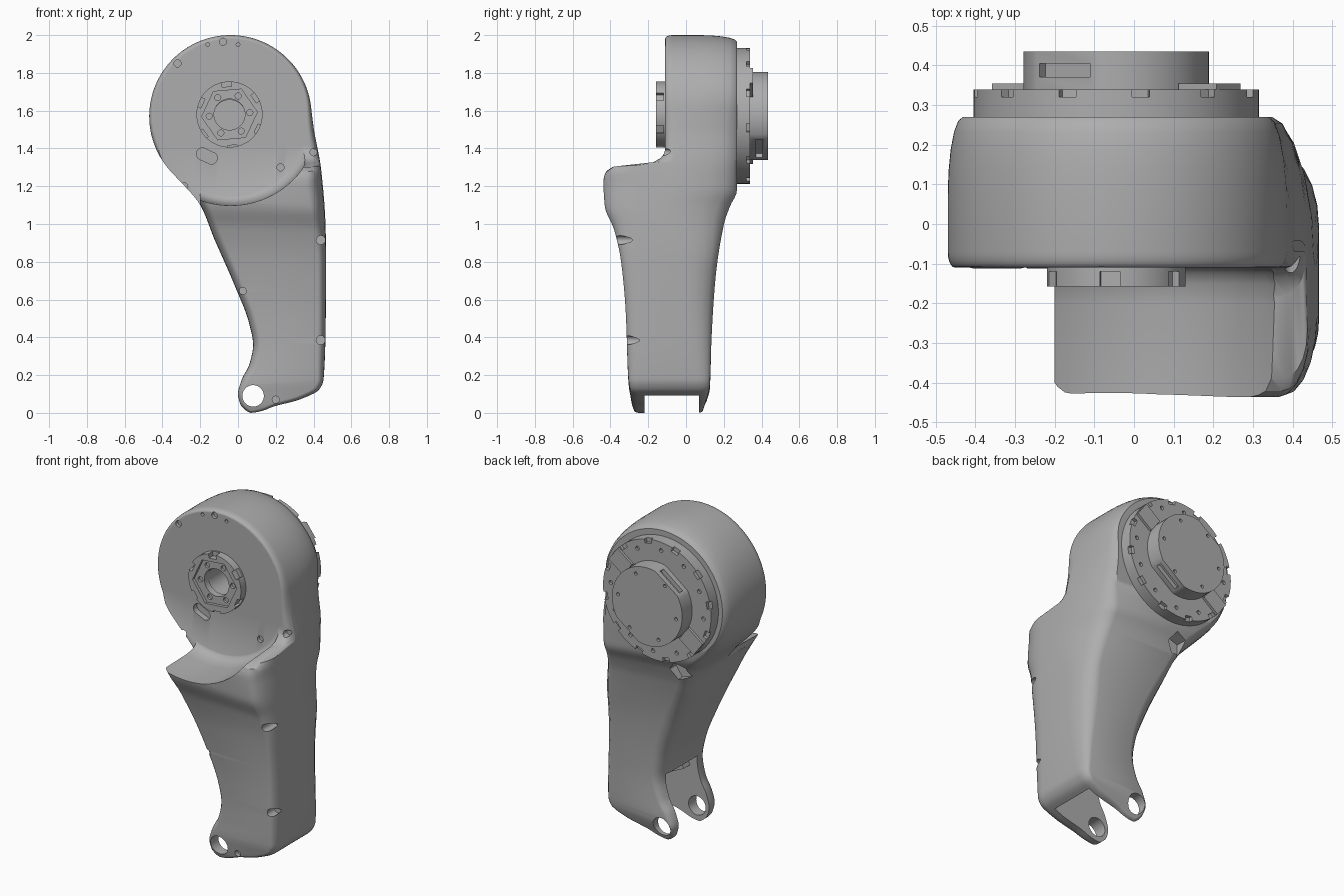
import bpy, bmesh
from math import pi, cos, sin, sqrt, radians
from mathutils import Matrix, Vector

cube = bpy.data.objects.get("Cube")
if cube:
    bpy.data.objects.remove(cube)

grey = bpy.data.materials.new("satin_grey")
grey.use_nodes = True
grey.diffuse_color = (0.42, 0.42, 0.42, 1)
grey.node_tree.nodes["Principled BSDF"].inputs["Base Color"].default_value = (0.42, 0.42, 0.42, 1)

HX, HZ, HR = -0.04, 1.57, 0.43    # head circle
AX, AZ = -0.045, 1.572            # drive axis


def curve(*pts):
    """Smooth monotone interpolation through (z, value) points."""
    d = [(b[1] - a[1]) / (b[0] - a[0]) for a, b in zip(pts, pts[1:])]
    m = [d[0]] + [0 if p * q <= 0 else 2 * p * q / (p + q) for p, q in zip(d, d[1:])] + [d[-1]]

    def f(z):
        z = min(max(z, pts[0][0]), pts[-1][0])
        k = next(i for i in range(len(d)) if z <= pts[i + 1][0])
        (a, u), (b, v) = pts[k], pts[k + 1]
        h = b - a
        t = (z - a) / h
        s = t * t * (3 - 2 * t)
        return u + (v - u) * s + h * (m[k] * t * (1 - t) ** 2 - m[k + 1] * t * t * (1 - t))
    return f


def finish(name, bm):
    bmesh.ops.recalc_face_normals(bm, faces=bm.faces)
    me = bpy.data.meshes.new(name)
    bm.to_mesh(me)
    bm.free()
    ob = bpy.data.objects.new(name, me)
    bpy.context.collection.objects.link(ob)
    me.materials.append(grey)
    return ob


def loft(name, rings):
    """Skin closed rings; close both ends with a ladder of quads."""
    bm = bmesh.new()
    vs = [[bm.verts.new(p) for p in r] for r in rings]
    n = len(vs[0])
    for a, b in zip(vs, vs[1:]):
        for i in range(n):
            bm.faces.new((a[i], a[(i + 1) % n], b[(i + 1) % n], b[i]))
    for r in (vs[0], vs[-1]):
        for i in range(n // 2):
            quad = list(dict.fromkeys((r[i], r[i + 1], r[(-i - 1) % n], r[-i % n])))
            bm.faces.new(quad)
    return finish(name, bm)


def add_cyl(bm, x, z, r, y0, y1, n=48, spin=0.0):
    mat = (Matrix.Translation((x, (y0 + y1) / 2, z)) @ Matrix.Rotation(spin, 4, 'Y')
           @ Matrix.Rotation(pi / 2, 4, 'X'))
    bmesh.ops.create_cone(bm, cap_ends=True, segments=n, radius1=r, radius2=r,
                          depth=y1 - y0, matrix=mat)


def add_box(bm, angle, dist, y, size, centre=(AX, AZ)):
    """Box set at an angle and distance from a y-axis: size = (radial, y, tangential)."""
    mat = (Matrix.Translation((centre[0], y, centre[1])) @ Matrix.Rotation(-radians(angle), 4, 'Y')
           @ Matrix.Translation((dist, 0, 0)) @ Matrix.Diagonal((*size, 1)))
    bmesh.ops.create_cube(bm, size=1, matrix=mat)


def cyl(name, *args, **kw):
    bm = bmesh.new()
    add_cyl(bm, *args, **kw)
    return finish(name, bm)


def around(r, angles):
    return [(AX + r * cos(radians(a)), AZ + r * sin(radians(a))) for a in angles]


def cut(target, cutter):
    """Subtract the cutter (object or bmesh) and discard it."""
    if isinstance(cutter, bmesh.types.BMesh):
        cutter = finish("cutter", cutter)
    mod = target.modifiers.new("cut", 'BOOLEAN')
    mod.operation, mod.solver, mod.object = 'DIFFERENCE', 'EXACT', cutter
    bpy.context.view_layer.objects.active = target
    bpy.ops.object.modifier_apply(modifier=mod.name)
    bpy.data.objects.remove(cutter)


# Housing outline and depth, all as functions of height
def circle(z):
    return sqrt(max(0, HR ** 2 - (z - HZ) ** 2))


left_low = curve((0, .068), (.004, .056), (.013, .042), (.045, .013), (.1, 0), (.177, .02), (.257, .06),
                 (.36, .08), (.47, .06), (.68, -.02), (.92, -.125), (1.1, -.2), (1.26, -.338))
right_low = curve((0, .068), (.004, .1), (.013, .135), (.034, .19), (.07, .325), (.124, .43), (.177, .453),
                  (.4, .463), (.8, .467), (1, .463), (1.29, .44), (1.5, .402), (1.6, .389))
front_y = curve((0, -.275), (.03, -.285), (.18, -.305), (.55, -.32), (.81, -.345), (.97, -.38), (1.1, -.43),
                (1.23, -.437), (1.305, -.41), (1.325, -.2), (1.36, -.13), (1.4, -.11), (2, -.11))
back_y = curve((0, .09), (.12, .125), (.39, .135), (.7, .155), (1, .2), (1.1, .232), (1.19, .27), (2, .27))
front_in = curve((0, .015), (.3, .04), (1.2, .045), (1.4, .018), (2, .018))
front_deep = curve((0, .03), (.3, .08), (1.2, .11), (1.4, .04), (2, .04))
back_in = curve((0, .015), (.3, .05), (.7, .09), (1.1, .07), (1.4, .04), (2, .035))
back_deep = curve((0, .03), (.3, .1), (.7, .16), (1.1, .2), (2, .2))
shoulder = curve((0, 0), (.8, 0), (1.1, .7), (1.3, 1), (1.45, .8), (1.75, 0), (2, 0))

N = 130
zs = [1 - cos(pi * i / N) for i in range(N + 1)]
outline = [(HX - circle(z) if z > 1.26 else left_low(z), z) for z in zs]
outline += [(HX + circle(z) if z > 1.6 else right_low(z), z) for z in zs[-2:0:-1]]


def rounded_rings(face, inset, deep, sign):
    """Six rings rounding the outline over to a face; rounder at the left shoulder."""
    rings = []
    for k in range(6):
        a = pi / 2 * k / 5
        ring = []
        for i, (x, z) in enumerate(outline):
            (ax, az), (bx, bz) = outline[i - 1], outline[(i + 1) % len(outline)]
            inward = Vector((bz - az, ax - bx)).normalized()
            soft = 1 + shoulder(z) * min(max(x / .3, 0), 1)
            d = inset(z) * soft * (1 - sin(a))
            y = face(z) + sign * deep(z) * min(soft, 1.7) * (1 - cos(a))
            ring.append((x + inward.x * d, y, z + inward.y * d))
        rings.append(ring)
    return rings


housing = loft("housing", rounded_rings(front_y, front_in, front_deep, 1)
               + rounded_rings(back_y, back_in, back_deep, -1)[::-1])

# Flared hollow that leaves the curved shelf below the head
flare = [(.425, -.11), (.432, -.114), (.445, -.125), (.458, -.15), (.466, -.2), (.474, -.5)]
cut(housing, loft("cutter", [[(HX + r * cos(2 * pi * i / 96), y, HZ + r * sin(2 * pi * i / 96))
                              for i in range(96)] for r, y in flare]))
# Upright end of the shelf
shelf_end = bmesh.new()
add_box(shelf_end, 0, 0, -.412, (.4, .6, .6), centre=(-.4, 1.4))
cut(housing, shelf_end)

# Fork gap, pin hole and the hub bore
cut(housing, cyl("cutter", .08, .09, .3, -.22, .07, 64))
cut(housing, cyl("cutter", .08, .09, .057, -.5, .5, 40))
cut(housing, cyl("cutter", AX, AZ, .085, -.3, .1))

# Screw pockets, oval recess and rear vent pocket
pockets = bmesh.new()
for x, z, y in [(-.32, 1.85, -.09), (-.08, 1.965, -.09), (.4, 1.38, -.08), (-.285, 1.2, -.08),
                (.225, 1.3, -.09), (.025, .645, -.27), (.2, .07, -.26)]:
    add_cyl(pockets, x, z, .019, -.5 if z < 1 else -.14, y, 16)
for z in (.915, .385):
    add_cyl(pockets, .438, z, .024, -.5, -.245, 16)
for x in (-.16, 0):
    add_cyl(pockets, x, 1.95, .01, -.14, -.09, 12)
cut(housing, pockets)
oval = bmesh.new()
add_cyl(oval, 0, 0, .032, -.14, -.075, 24)
for v in oval.verts:
    v.co.x += .026 if v.co.x > 0 else -.026
bmesh.ops.transform(oval, verts=oval.verts, matrix=Matrix.Translation((-.165, 0, 1.36))
                    @ Matrix.Rotation(radians(25), 4, 'Y'))
cut(housing, oval)
cut(housing, cyl("cutter", -.115, 1.12, .062, .17, .4, 5, spin=.3))

# Small stop block inside the fork
stop = bmesh.new()
add_box(stop, 65, .27, -.195, (.08, .07, .11), centre=(.08, .09))
fork_stop = finish("fork_stop", stop)

# Front hub: notched ring, hexagonal recess, bolt circle and bore
hub = cyl("front_hub", AX, AZ + .008, .175, -.158, -.1, 64)
notches = bmesh.new()
for a in range(35, 395, 60):
    add_box(notches, a, .178, -.15, (.045, .06, .05))
cut(hub, notches)
cut(hub, cyl("cutter", AX, AZ + .008, .148, -.2, -.14, 6, spin=radians(25)))
cut(hub, cyl("cutter", AX, AZ + .008, .082, -.3, 0))
bolts = bmesh.new()
for x, z in around(.108, range(5, 365, 60)):
    add_cyl(bolts, x, z + .008, .016, -.2, -.125, 16)
cut(hub, bolts)

# Rear flange with rim notches and small bolt holes
flange = cyl("rear_flange", AX, AZ, .36, .26, .34, 96)
rim = bmesh.new()
for a in range(20, 380, 30):
    add_box(rim, a, .36, .335, (.05, .03, .045))
for x, z in around(.31, range(5, 365, 30)):
    add_cyl(rim, x, z, .012, .325, .4, 12)
cut(flange, rim)

# Raised bars on the flange
bars = bmesh.new()
for a in (37, 217):
    add_box(bars, a, .295, .345, (.12, .02, .1))
rear_bars = finish("flange_bars", bars)

# Rear cap with two flats, connector slots and screw holes
cap = cyl("rear_cap", AX, AZ, .234, .33, .435, 72)
flats = bmesh.new()
for a in (127, 307):
    add_box(flats, a, .265, .4, (.1, .3, .6))
cut(cap, flats)
slots = bmesh.new()
for a in (127, 307):
    add_box(slots, a, .215, .388, (.05, .034, .16))
for x, z in around(.195, range(7, 367, 60)):
    add_cyl(slots, x, z, .01, .42, .5, 12)
cut(cap, slots)

for ob in (housing, fork_stop, hub, flange, rear_bars, cap):
    bpy.ops.object.select_all(action='DESELECT')
    ob.select_set(True)
    bpy.context.view_layer.objects.active = ob
    bpy.ops.object.shade_smooth_by_angle(angle=radians(32))
